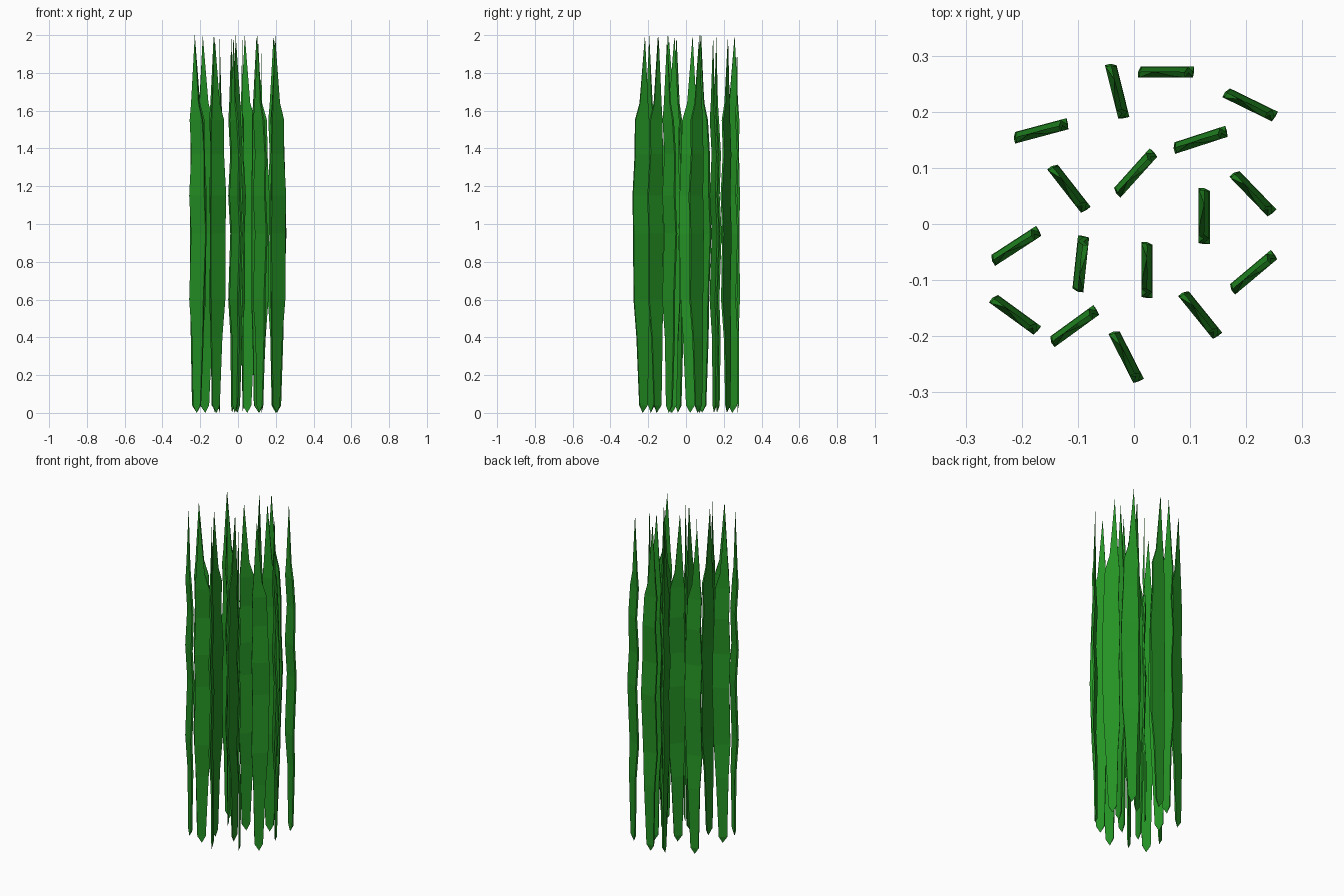
import bpy, bmesh, math
from mathutils import Matrix

if "Cube" in bpy.data.objects:
    bpy.data.objects.remove(bpy.data.objects["Cube"])

# one green for all blades
green = bpy.data.materials.new("leaf_green")
green.diffuse_color = (0.018, 0.29, 0.018, 1)
green.use_nodes = True
green.node_tree.nodes["Principled BSDF"].inputs["Base Color"].default_value = green.diffuse_color

# blade cross-sections: height, left edge, right edge, sideways wave, half thickness
LEVELS = [
    (0.04, -0.033, 0.014, 0.005, 0.004),
    (0.40, -0.040, 0.030, 0.005, 0.005),
    (0.60, -0.050, 0.042, -0.005, 0.005),
    (0.95, -0.045, 0.050, 0.005, 0.005),
    (1.15, -0.050, 0.048, -0.005, 0.005),
    (1.37, -0.043, 0.040, 0.004, 0.005),
    (1.55, -0.047, 0.034, -0.005, 0.005),
    (1.64, -0.040, 0.008, -0.003, 0.004),
]
BOTTOM = (-0.008, 0.0, 0.0)
TIP = (-0.021, 0.0, 2.0)

# blade positions and turn in degrees
BLADES = [
    (-0.030, 0.237, -76), (0.057, 0.271, 0), (0.207, 0.213, -26),
    (-0.166, 0.166, 15), (0.118, 0.150, 18), (0.002, 0.091, 48),
    (-0.116, 0.064, -52), (0.212, 0.055, -46), (0.125, 0.014, -90),
    (-0.211, -0.039, 33), (-0.095, -0.071, 84), (0.023, -0.082, -90),
    (0.212, -0.086, 40), (-0.212, -0.161, -36), (-0.107, -0.182, 36),
    (0.118, -0.161, -51), (-0.014, -0.236, -63),
]


def blade_mesh():
    """Wavy thin strip with a pointed root and a long tip."""
    bm = bmesh.new()
    rings = []
    for z, left, right, v, t in LEVELS:
        rings.append([bm.verts.new(p) for p in (
            (left, v - t, z), (right, v - t, z), (right, v + t, z), (left, v + t, z))])
    for a, b in zip(rings, rings[1:]):
        for i in range(4):
            j = (i + 1) % 4
            bm.faces.new((a[i], a[j], b[j], b[i]))
    root, tip = bm.verts.new(BOTTOM), bm.verts.new(TIP)
    for i in range(4):
        j = (i + 1) % 4
        bm.faces.new((rings[0][j], rings[0][i], root))
        bm.faces.new((rings[-1][i], rings[-1][j], tip))
    bmesh.ops.recalc_face_normals(bm, faces=bm.faces)
    me = bpy.data.meshes.new("grass_blade")
    bm.to_mesh(me)
    bm.free()
    me.materials.append(green)
    return me


# clump of identical blades
mesh = blade_mesh()
for n, (x, y, angle) in enumerate(BLADES, 1):
    ob = bpy.data.objects.new(f"grass_blade_{n}", mesh)
    ob.matrix_world = Matrix.Translation((x, y, 0)) @ Matrix.Rotation(math.radians(angle), 4, 'Z')
    bpy.context.collection.objects.link(ob)
